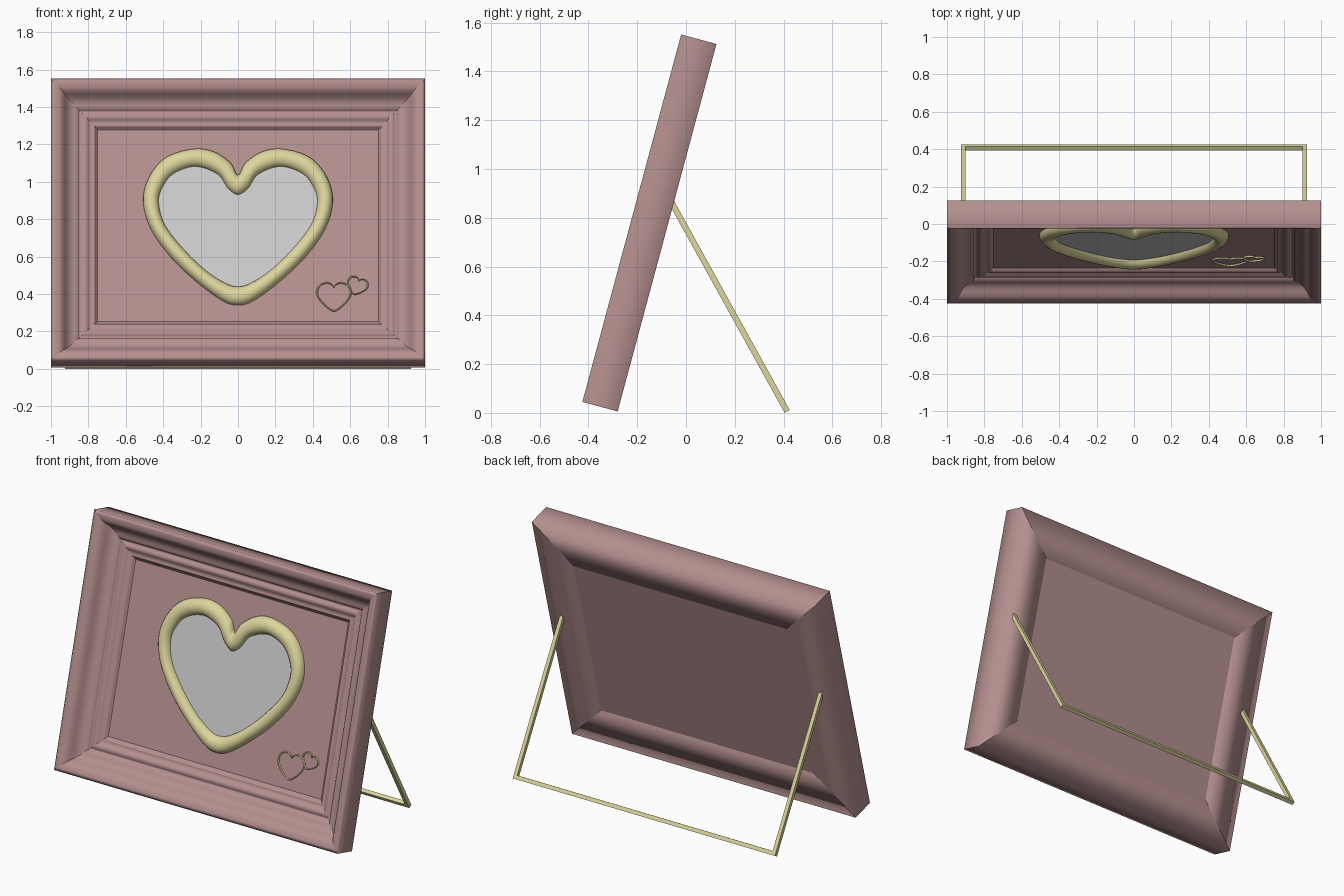
import bpy, bmesh, math
from mathutils import Vector, Matrix

if "Cube" in bpy.data.objects:
    bpy.data.objects.remove(bpy.data.objects["Cube"])

H = 1.56                                     # frame height along its own slope
TILT = Matrix.Translation((0, -0.425, 0.045)) @ Matrix.Rotation(math.radians(-15.05), 4, 'X')


def material(name, rgb):
    m = bpy.data.materials.new(name)
    m.diffuse_color = (*rgb, 1)
    m.use_nodes = True
    m.node_tree.nodes["Principled BSDF"].inputs["Base Color"].default_value = m.diffuse_color
    return m


WOOD = material("rose_wood", (0.46, 0.28, 0.275))
GOLD = material("gold", (0.72, 0.67, 0.34))


def finish(name, bm, mat, matrix=TILT):
    bmesh.ops.recalc_face_normals(bm, faces=bm.faces)
    me = bpy.data.meshes.new(name)
    bm.to_mesh(me)
    bm.free()
    ob = bpy.data.objects.new(name, me)
    bpy.context.collection.objects.link(ob)
    ob.matrix_world = matrix
    if mat:
        me.materials.append(mat)
    return ob


def loft(name, rings, mat, closed=True, smooth=True, angle=None, mitre=False, matrix=TILT):
    """Skin a list of closed cross-sections."""
    bm = bmesh.new()
    vs = [[bm.verts.new(p) for p in r] for r in rings]
    n, k = len(vs), len(vs[0])
    for i in range(n if closed else n - 1):
        a, b = vs[i], vs[(i + 1) % n]
        for j in range(k):
            f = bm.faces.new((a[j], a[(j + 1) % k], b[(j + 1) % k], b[j]))
            f.smooth = smooth
    if mitre:                                # keep the corner joints crisp
        for r in vs:
            for j in range(k):
                bm.edges.get((r[j], r[(j + 1) % k])).smooth = False
    if not closed:
        bm.faces.new(vs[0])
        bm.faces.new(vs[-1])
    if angle:
        bm.normal_update()
        for e in bm.edges:
            if len(e.link_faces) == 2 and e.calc_face_angle() > math.radians(angle):
                e.smooth = False
    return finish(name, bm, mat, matrix)


# Moulded frame: profile as (inset from outer edge, depth behind front)
profile = [(0, 0), (0.02, 0.001), (0.045, 0.008), (0.062, 0.022), (0.075, 0.045),
           (0.088, 0.064), (0.105, 0.077), (0.125, 0.084), (0.144, 0.087),
           (0.148, 0.104), (0.158, 0.105), (0.165, 0.099), (0.178, 0.096),
           (0.19, 0.099), (0.2, 0.109), (0.212, 0.115), (0.224, 0.112),
           (0.234, 0.115), (0.237, 0.128), (0.25, 0.13), (0.25, 0.15), (0, 0.15)]
corners = [(-1, 0), (1, 0), (1, 1), (-1, 1)]
loft("frame_moulding",
     [[(sx * (1 - i), d, H - i if top else i) for i, d in profile] for sx, top in corners],
     WOOD, mitre=True)

# Mount panel
bm = bmesh.new()
bmesh.ops.create_cube(bm, size=1, matrix=Matrix.Translation((0, 0.14, H / 2))
                      @ Matrix.Diagonal((1.5, 0.02, H - 0.5, 1)))
finish("mount_panel", bm, WOOD)

# Heart outlines, right half from cleft to tip, in front-view x and z
outer = [(0, 1.04), (0.04, 1.107), (0.13, 1.166), (0.24, 1.18), (0.385, 1.135), (0.476, 1.03),
         (0.507, 0.9), (0.465, 0.75), (0.358, 0.6), (0.225, 0.473), (0.085, 0.37), (0, 0.345)]
inner = [(0, 0.935), (0.053, 0.968), (0.107, 1.043), (0.225, 1.085), (0.345, 1.045), (0.407, 0.965),
         (0.422, 0.882), (0.385, 0.765), (0.278, 0.63), (0.16, 0.52), (0.06, 0.458), (0, 0.444)]


def heart(half, steps=6):
    """Mirror a half outline and smooth it; returns points on the panel plane."""
    pts = [Vector((x, (z - 0.016) / 0.966)) for x, z in half]
    pts += [Vector((-p.x, p.y)) for p in pts[-2:0:-1]]
    n, out = len(pts), []
    for i in range(n):
        p0, p1, p2, p3 = (pts[(i + k) % n] for k in (-1, 0, 1, 2))
        for s in range(steps):
            t = s / steps
            out.append(0.5 * (2 * p1 + (p2 - p0) * t + (2 * p0 - 5 * p1 + 4 * p2 - p3) * t * t
                              + (3 * p1 - p0 - 3 * p2 + p3) * t ** 3))
    return out


def heart_ring(name, out, inn, height, segs=10):
    """Half-round rim lying on the panel between two outlines."""
    rings = []
    for a, b in zip(out, inn):
        mid, half = (a + b) / 2, (a - b) / 2
        ring = []
        for j in range(segs + 1):
            t = math.pi * j / segs
            p = mid + half * math.cos(t)
            ring.append((p.x, 0.131 - height * math.sin(t), p.y))
        rings.append(ring)
    loft(name, rings, GOLD, angle=60)


big_out, big_in = heart(outer), heart(inner)
heart_ring("heart_rim", big_out, big_in, 0.046)

# Picture inside the heart
bm = bmesh.new()
bm.faces.new([bm.verts.new((p.x * 1.01, 0.122, p.y)) for p in big_in])
finish("heart_picture", bm, None)

# Two small entwined wire hearts
c = Vector((0, 0.77))
for name, x, z, scale, turn, wire in (("small_heart_large", 0.513, 0.385, 0.188, 0, 0.05),
                                      ("small_heart_little", 0.636, 0.442, 0.115, -20, 0.065)):
    rot = Matrix.Rotation(math.radians(turn), 2)
    place = Vector((x, (z - 0.012) / 0.966))
    rims = [[place + rot @ ((p - c) * scale * s) for p in heart(outer, 4)] for s in (1, 1 - 2 * wire)]
    heart_ring(name, rims[0], rims[1], 0.01, 6)

# Wire stand: mitred square rod bent into a U, leaning against the back
top, foot = Vector((0, -0.062, 0.868)), Vector((0, 0.415, 0.006))
run = (foot - top).normalized()
nor = Vector((0, -run.z, run.y))
section = [(0, -0.012), (0.024, -0.012), (0.024, 0.012), (0, 0.012)]
rings = []
for side, low in ((-1, 0), (-1, 1), (1, 1), (1, 0)):
    rings.append([Vector((side * (0.925 - o), 0, 0)) + nor * h
                  + (foot - run * o if low else top) for o, h in section])
loft("wire_stand", rings, GOLD, closed=False, smooth=False, matrix=Matrix.Identity(4))
